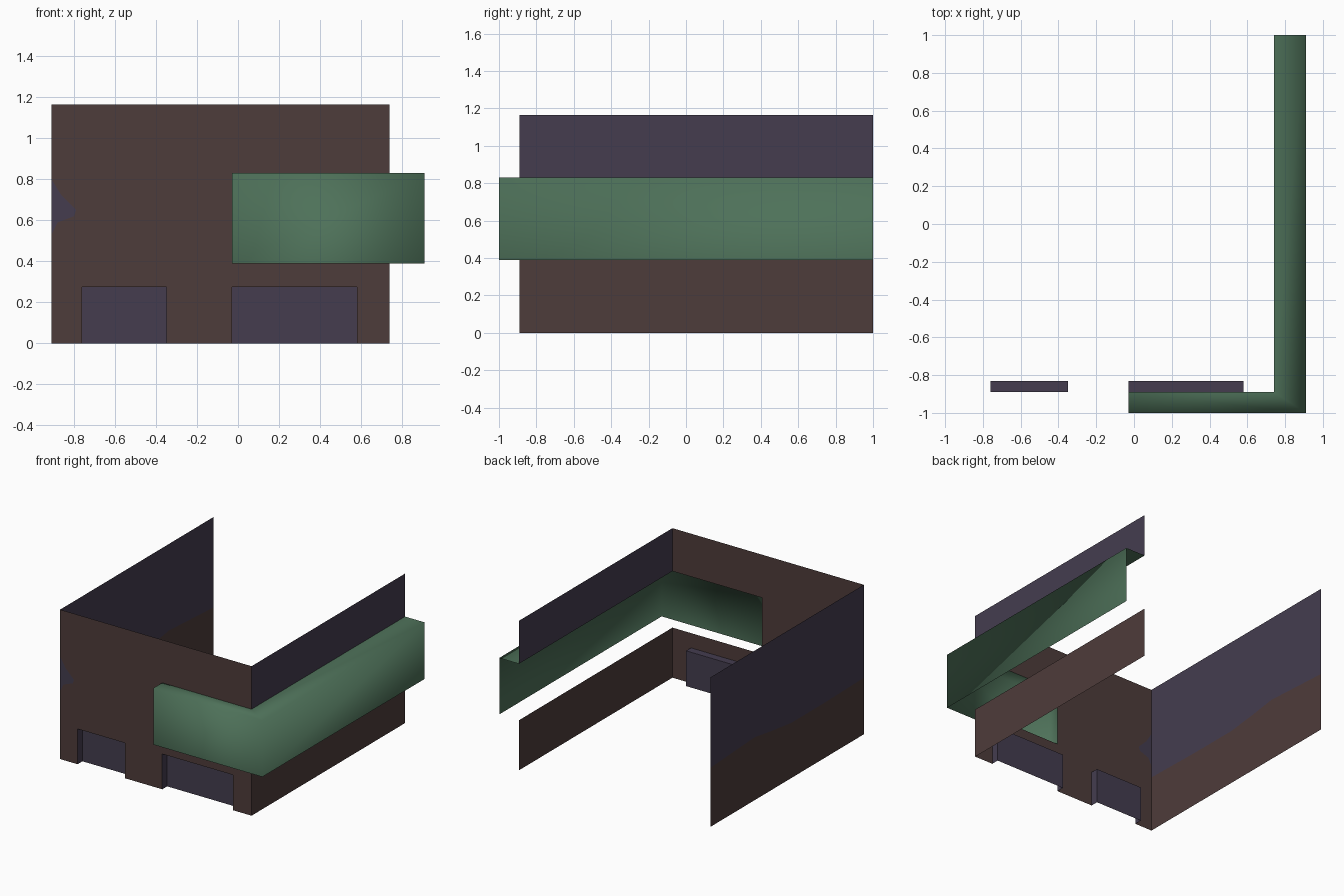
import bpy, bmesh

if "Cube" in bpy.data.objects:
    bpy.data.objects.remove(bpy.data.objects["Cube"])

def material(name, rgb):
    m = bpy.data.materials.new(name)
    m.diffuse_color = (*rgb, 1)
    m.use_nodes = True
    m.node_tree.nodes["Principled BSDF"].inputs["Base Color"].default_value = m.diffuse_color
    return m

BROWN = material("brown brick", (0.076, 0.045, 0.043))
SLATE = material("dark slate", (0.058, 0.046, 0.078))
GREEN = material("awning green", (0.076, 0.165, 0.100))

# Main dimensions
XL, XR, XO = -0.91, 0.74, 0.91        # left wall, right wall, awning outer face
YF, YO, YB = -0.89, -1.0, 1.0         # front wall, awning front, open back
Z1, Z2, TOP = 0.39, 0.83, 1.165       # awning bottom, awning top, wall top
DOOR_H, DOOR_Y = 0.275, -0.83
AX = -0.03                            # left end of the awning
DOORS = [(-0.76, -0.35), (-0.03, 0.58)]

def surface(name, faces, mat, smooth=False):
    """Object from polygons given as point lists, welded together."""
    bm = bmesh.new()
    for pts in faces:
        bm.faces.new([bm.verts.new(p) for p in pts])
    bmesh.ops.remove_doubles(bm, verts=bm.verts, dist=1e-5)
    for f in bm.faces:
        f.smooth = smooth
    me = bpy.data.meshes.new(name)
    bm.to_mesh(me)
    bm.free()
    me.materials.append(mat)
    ob = bpy.data.objects.new(name, me)
    bpy.context.collection.objects.link(ob)
    return ob

def front_rect(x0, x1, z0, z1, y=YF):
    return [(x0, y, z0), (x1, y, z0), (x1, y, z1), (x0, y, z1)]

# Front wall: grid of panels with the doorways and awning opening left out
xs = sorted({XL, XR, AX} | {x for d in DOORS for x in d})
zs = [0, DOOR_H, Z1, Z2, TOP]
cells = []
for x0, x1 in zip(xs, xs[1:]):
    for z0, z1 in zip(zs, zs[1:]):
        cx = (x0 + x1) / 2
        doorway = z0 == 0 and any(a < cx < b for a, b in DOORS)
        opening = z0 == Z1 and cx > AX
        if not (doorway or opening):
            cells.append(front_rect(x0, x1, z0, z1))
surface("front_wall", cells, BROWN)

# Recessed doors with their side and top reveals
for i, (a, b) in enumerate(DOORS):
    f, r, h = YF, DOOR_Y, DOOR_H
    surface(f"recessed_door_{i + 1}", [
        front_rect(a, b, 0, h, r),
        [(a, f, 0), (a, r, 0), (a, r, h), (a, f, h)],
        [(b, r, 0), (b, f, 0), (b, f, h), (b, r, h)],
        [(a, r, h), (b, r, h), (b, f, h), (a, f, h)]], SLATE)

# Right wall: lower and upper strips, open behind the awning
def right_strip(z0, z1):
    return [[(XR, YF, z0), (XR, YB, z0), (XR, YB, z1), (XR, YF, z1)]]

surface("right_wall_lower", right_strip(0, Z1), BROWN)
surface("right_wall_upper", right_strip(Z2, TOP), SLATE)

# Left wall: two colours meeting at an uneven line
line = [(YF, 0.44), (-0.4, 0.43), (0.0, 0.43), (0.25, 0.46), (0.45, 0.49), (YB, 0.46)]
edge = [(XL, y, z) for y, z in line]
surface("left_wall_lower", [[(XL, YB, 0), (XL, YF, 0)] + edge], BROWN)
surface("left_wall_upper", [[(XL, YF, TOP), (XL, YB, TOP)] + edge[::-1]], SLATE)

# Slate patch at the left edge of the front wall, seen from both sides
patch = [(XL, 0.53), (-0.88, 0.59), (-0.80, 0.62), (-0.79, 0.65), (-0.86, 0.72), (XL, 0.80)]
surface("wall_patch", [[(x, YF - 0.002, z) for x, z in patch],
                       [(x, YF + 0.002, z) for x, z in patch[::-1]]], SLATE)

# Wrap-around awning: left cap, front and side faces plus top, open underneath
path = [(AX, YF), (AX, YO), (XO, YO), (XO, YB)]
awning = [[(*p, Z1), (*q, Z1), (*q, Z2), (*p, Z2)] for p, q in zip(path, path[1:])]
awning += [[(x, y, Z2) for x, y in quad] for quad in (
    [(AX, YF), (AX, YO), (XO, YO), (XR, YF)],
    [(XR, YF), (XO, YO), (XO, YB), (XR, YB)])]
surface("awning", awning, GREEN, smooth=True)
